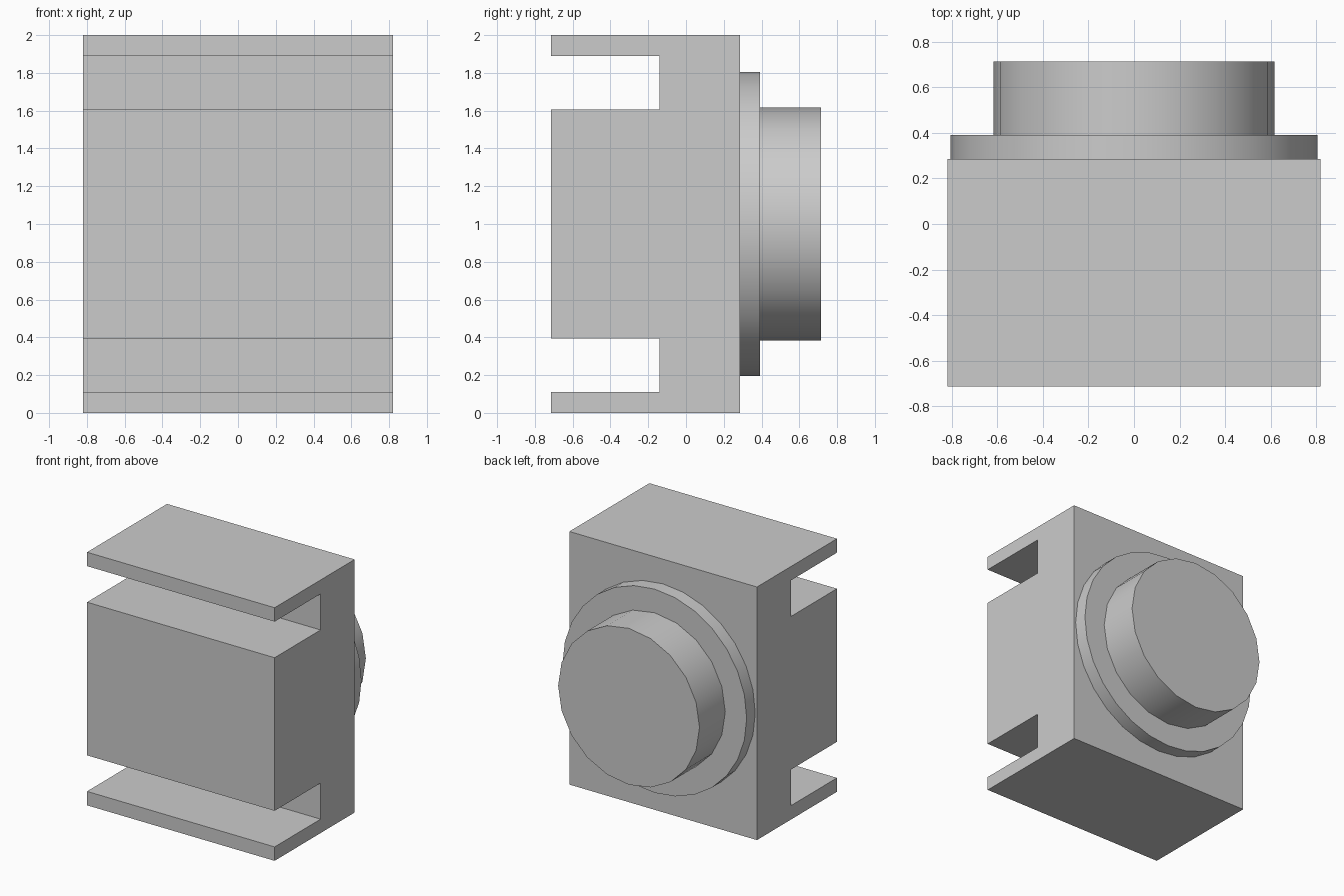
import bpy, bmesh, math
from mathutils import Matrix

if "Cube" in bpy.data.objects:
    bpy.data.objects.remove(bpy.data.objects["Cube"])


def finish(bm, name):
    bmesh.ops.recalc_face_normals(bm, faces=bm.faces)
    mesh = bpy.data.meshes.new(name)
    bm.to_mesh(mesh)
    bm.free()
    obj = bpy.data.objects.new(name, mesh)
    bpy.context.collection.objects.link(obj)
    return obj


def disc(name, radius, y0, y1, sides):
    """Round part lying along y, centred on z = 1."""
    bm = bmesh.new()
    place = Matrix.Translation((0, (y0 + y1) / 2, 1)) @ Matrix.Rotation(math.pi / 2, 4, 'X')
    bmesh.ops.create_cone(bm, cap_ends=True, segments=sides, radius1=radius,
                          radius2=radius, depth=y1 - y0, matrix=place)
    obj = finish(bm, name)
    bpy.ops.object.select_all(action='DESELECT')
    obj.select_set(True)
    bpy.context.view_layer.objects.active = obj
    bpy.ops.object.shade_smooth_by_angle(angle=math.radians(30))


# Slotted body: lower half of the side profile, mirrored about z = 1, extruded along x
FRONT, BACK, SLOT, HALF_W = -0.714, 0.285, -0.14, 0.82
lower = [(BACK, 0), (FRONT, 0), (FRONT, 0.11), (SLOT, 0.11), (SLOT, 0.395), (FRONT, 0.395)]
profile = lower + [(y, 2 - z) for y, z in reversed(lower)]
bm = bmesh.new()
side = bm.faces.new([bm.verts.new((-HALF_W, y, z)) for y, z in profile])
new = bmesh.ops.extrude_face_region(bm, geom=[side], use_keep_orig=True)["geom"]
bmesh.ops.translate(bm, vec=(2 * HALF_W, 0, 0),
                    verts=[g for g in new if isinstance(g, bmesh.types.BMVert)])
finish(bm, "slotted_body")

# Stepped round boss on the back
disc("flange", 0.805, BACK, 0.392, 28)
disc("boss", 0.618, 0.392, 0.714, 20)
